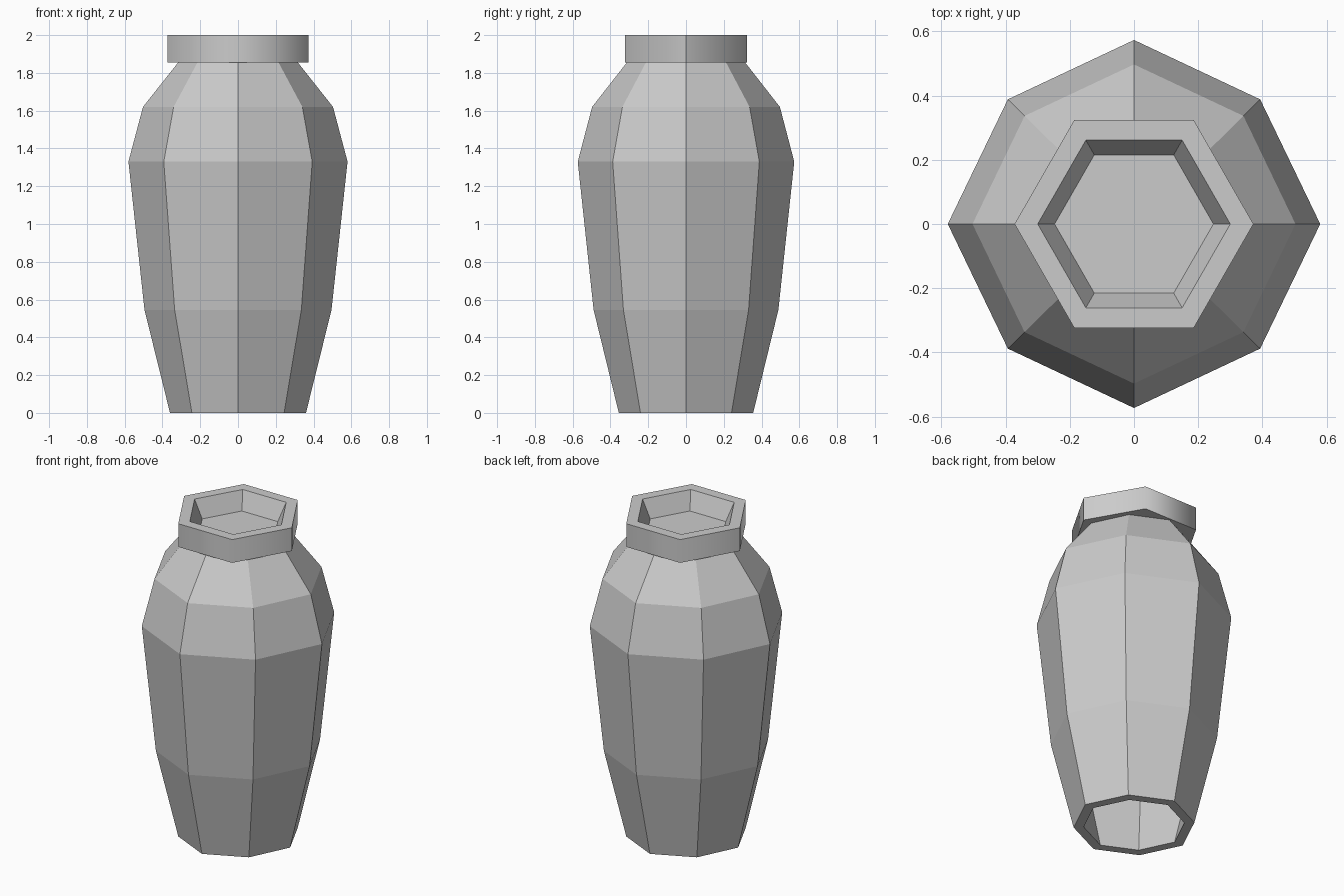
import bpy, bmesh, math

if "Cube" in bpy.data.objects:
    bpy.data.objects.remove(bpy.data.objects["Cube"])

grey = bpy.data.materials.new("plain_grey")
grey.diffuse_color = (0.6, 0.6, 0.6, 1)
grey.use_nodes = True
grey.node_tree.nodes["Principled BSDF"].inputs["Base Color"].default_value = grey.diffuse_color


def ring(bm, sides, r, z, diag=1.0, sy=1.0):
    """One horizontal loop of points; odd points may sit slightly closer in."""
    pts = []
    for i in range(sides):
        a = 2 * math.pi * i / sides
        k = r * (diag if i % 2 else 1.0)
        pts.append(bm.verts.new((k * math.cos(a), k * sy * math.sin(a), z)))
    return pts


def bridge(bm, a, b):
    n = len(a)
    for i in range(n):
        j = (i + 1) % n
        bm.faces.new((a[i], a[j], b[j], b[i]))


def finish(bm, name):
    bmesh.ops.recalc_face_normals(bm, faces=bm.faces)
    me = bpy.data.meshes.new(name)
    bm.to_mesh(me)
    bm.free()
    me.materials.append(grey)
    ob = bpy.data.objects.new(name, me)
    bpy.context.collection.objects.link(ob)
    return ob


# Eight-sided jar body: hollow from below, closed at the neck
outer = [(0.36, 0), (0.495, 0.545), (0.58, 1.33), (0.503, 1.62), (0.317, 1.855), (0.29, 1.89)]
inner = [(0.30, 0), (0.44, 0.545), (0.525, 1.33), (0.455, 1.60), (0.28, 1.83)]
bm = bmesh.new()
loops = [ring(bm, 8, r, z, 0.958, 0.988) for r, z in reversed(inner)]
loops += [ring(bm, 8, r, z, 0.958, 0.988) for r, z in outer]
for a, b in zip(loops, loops[1:]):
    bridge(bm, a, b)
bm.faces.new(loops[0])
bm.faces.new(loops[-1])
finish(bm, "jar_body")

# Six-sided collar with a tapered opening
bm = bmesh.new()
section = [(0.372, 1.855), (0.372, 2.0), (0.30, 2.0), (0.245, 1.885), (0.245, 1.855)]
loops = [ring(bm, 6, r, z, 1.0, 1.005) for r, z in section]
for a, b in zip(loops, loops[1:] + loops[:1]):
    bridge(bm, a, b)
# Soften only the outer front and back corners
for f in bm.faces:
    f.smooth = all(math.hypot(v.co.x, v.co.y) > 0.36 for v in f.verts)
for e in bm.edges:
    p, q = e.verts[0].co, e.verts[1].co
    upright = abs(p.z - q.z) > 0.1 and math.hypot(p.x, p.y) > 0.36
    e.smooth = upright and math.hypot(q.x, q.y) > 0.36 and abs(p.y) > 0.1
finish(bm, "neck_collar")
